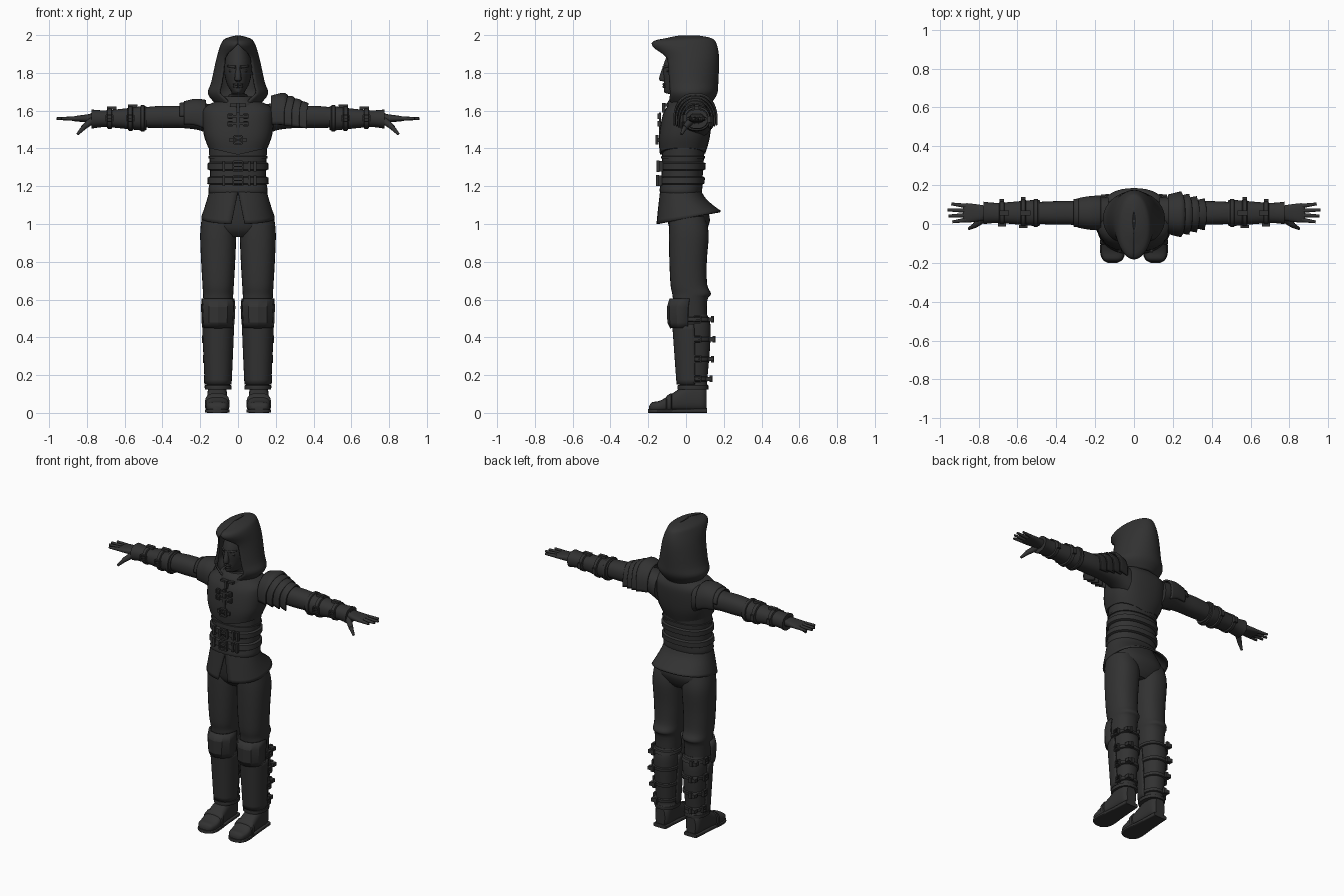
import bpy, bmesh, math
from mathutils import Matrix, Vector

if "Cube" in bpy.data.objects:
    bpy.data.objects.remove(bpy.data.objects["Cube"])

COLOUR = (.032, .032, .032, 1)
CLOTH = bpy.data.materials.new("charcoal cloth")
CLOTH.use_nodes = True
CLOTH.diffuse_color = COLOUR
CLOTH.node_tree.nodes["Principled BSDF"].inputs["Base Color"].default_value = COLOUR


def finish(name, bm, mirror=False, thick=0, angle=40):
    bmesh.ops.recalc_face_normals(bm, faces=bm.faces)
    mesh = bpy.data.meshes.new(name)
    bm.to_mesh(mesh)
    bm.free()
    mesh.materials.append(CLOTH)
    part = bpy.data.objects.new(name, mesh)
    bpy.context.collection.objects.link(part)
    bpy.ops.object.select_all(action='DESELECT')
    part.select_set(True)
    bpy.context.view_layer.objects.active = part
    bpy.ops.object.shade_smooth_by_angle(angle=math.radians(angle))
    if thick:
        shell = part.modifiers.new("thickness", 'SOLIDIFY')
        shell.thickness, shell.offset = thick, 0
    if mirror:
        part.modifiers.new("mirror", 'MIRROR')


def smooth(profile, steps=4):
    """Run a soft curve through the rings of a profile."""
    rings = []
    for i, (start, end) in enumerate(zip(profile, profile[1:])):
        before = profile[max(i - 1, 0)]
        after = profile[min(i + 2, len(profile) - 1)]
        for k in range(steps):
            t = k / steps
            rings.append([b + t / 2 * (c - a + t * (2 * a - 5 * b + 4 * c - d + t * (3 * (b - c) + d - a)))
                          for a, b, c, d in zip(before, start, end, after)])
    return rings + [profile[-1]]


def section(profile, position):
    """Ring of a smoothed profile at one position."""
    rings = smooth(profile)
    for a, b in zip(rings, rings[1:]):
        if a[0] <= position <= b[0]:
            t = (position - a[0]) / (b[0] - a[0])
            return [p + (q - p) * t for p, q in zip(a, b)]


def loft(name, profile, axis='z', centre=0, sides=28, power=2.3, steps=4,
         arc=None, gap=None, bend=None, **options):
    """Skin rings of (position on axis, half width, low side, high side)."""
    bm = bmesh.new()
    rows = []
    for position, half, low, high in smooth(profile, steps):
        first, last = arc or (0, 360)
        if gap:
            first, last = first + gap(position), last - gap(position)
        row = []
        for i in range(sides + bool(arc)):
            turn = math.radians(first + (last - first) * i / sides)
            c, s = math.cos(turn), math.sin(turn)
            u = centre + half * math.copysign(abs(c) ** (2 / power), c)
            v = (low + high) / 2 + (high - low) / 2 * math.copysign(abs(s) ** (2 / power), s)
            point = Vector({'z': (u, v, position), 'x': (position, u, v), 'y': (u, position, v)}[axis])
            row.append(bm.verts.new(bend(point) if bend else point))
        rows.append(row)
    for a, b in zip(rows, rows[1:]):
        for i in range(sides):
            j = (i + 1) % len(a)
            bm.faces.new((a[i], a[j], b[j], b[i]))
    if not arc:
        bm.faces.new(rows[0])
        bm.faces.new(rows[-1])
    finish(name, bm, **options)


def strap(name, profile, position, width, grow=.008, **options):
    """Strap with bevelled edges that hugs a lofted part."""
    rings = []
    for side, swell in ((-1, 0), (-.7, grow), (.7, grow), (1, 0)):
        place, half, low, high = section(profile, position + side * width / 2)
        rings.append((place, half + swell, low - swell, high + swell))
    loft(name, rings, steps=1, **options)


def blocks(name, parts, mirror=False):
    bm = bmesh.new()
    for centre, size in parts:
        place = Matrix.Translation(centre) @ Matrix.Diagonal((*size, 1))
        bmesh.ops.create_cube(bm, size=1, matrix=place)
    finish(name, bm, mirror)


def buckle(name, centre, size, normal='y', mirror=False):
    """Square frame with a prong, facing along the normal."""
    bar, depth, reach = size / 5, .016, size / 2
    bars = [(0, reach, size, bar), (0, -reach, size, bar), (0, 0, size, bar / 2),
            (reach, 0, bar, size), (-reach, 0, bar, size)]
    parts = []
    for u, v, w, h in bars:
        offset, shape = ((u, 0, v), (w, depth, h)) if normal == 'y' else ((0, u, v), (depth, w, h))
        parts.append((Vector(centre) + Vector(offset), shape))
    blocks(name, parts, mirror)


def taper(name, start, end, thick_end, thin_end, mirror=True):
    """Tapered round rod between two points."""
    start, end = Vector(start), Vector(end)
    way = end - start
    place = Matrix.Translation((start + end) / 2) @ way.to_track_quat('Z', 'Y').to_matrix().to_4x4()
    bm = bmesh.new()
    bmesh.ops.create_cone(bm, cap_ends=True, segments=12, radius1=thick_end, radius2=thin_end,
                          depth=way.length, matrix=place)
    finish(name, bm, mirror)


# Head and face
loft("head", [(1.6, .06, -.05, .08), (1.68, .05, -.06, .08), (1.695, .034, -.113, .08),
              (1.75, .062, -.116, .1), (1.84, .074, -.12, .13), (1.95, .05, -.07, .1)], power=2)
loft("nose", [(1.755, .01, -.12, -.1), (1.767, .018, -.143, -.1), (1.835, .01, -.122, -.1)], sides=12)
for lip in (1.727, 1.74):
    taper("lip", (0, -.117, lip), (.025, -.11, lip), .008, .003)
taper("brows", (.012, -.118, 1.83), (.055, -.09, 1.836), .008, .005)
taper("eyes", (.018, -.11, 1.81), (.046, -.094, 1.81), .008, .005)

# Hood: open at the face, closing to a peak above the brow
loft("hood", [(1.635, .11, -.085, .125), (1.69, .154, -.108, .16), (1.75, .137, -.115, .166),
              (1.88, .108, -.13, .17), (1.955, .084, -.178, .156), (1.98, .058, -.1, .13),
              (1.994, .005, -.03, .06)],
     arc=(-90, 270), gap=lambda z: max(0, 38 * min(1, (1.953 - z) * 16, .5 + (z - 1.63) * 8)),
     sides=40, power=2, thick=.01, angle=60)
loft("collar", [(1.6, .13, -.1, .12), (1.64, .1, -.1, .11), (1.675, .075, -.075, .09)])

# Jacket with a hem that rises at the sides, over a longer vest
loft("jacket", [(1.385, .157, -.138, .1), (1.46, .18, -.143, .125), (1.57, .19, -.125, .138),
                (1.62, .175, -.1, .13), (1.66, .09, -.07, .1)], power=2.5,
     bend=lambda p: p + Vector((0, 0, 2 * (abs(p.x) - .08) * max(0, 1.5 - p.z))))
VEST = [(1.155, .145, -.125, .075), (1.175, .157, -.14, .085), (1.25, .148, -.13, .088),
        (1.42, .155, -.125, .1)]
loft("vest", VEST)

# Waist belts with buckles and loops
for height in (1.23, 1.305):
    strap("belt", VEST, height, .044, grow=.012)
    front = section(VEST, height)[2]
    buckle("belt_buckle", (0, front - .02, height), .05)
    blocks("belt_loops", [((x, front - .005, height), (.014, .02, .056)) for x in (-.075, .06, .09)])
strap("waist_trim", VEST, 1.353, .015, grow=.005)

# Chest fastenings
blocks("chest_placket", [((0, -.138, 1.5), (.018, .012, .18))])
for height in (1.53, 1.57):
    blocks("chest_strap", [((0, -.14, height), (.1, .014, .014))])
    for x in (-.042, .042):
        buckle("chest_buckle", (x, -.143, height), .024)
blocks("throat_clasp", [((0, -.105, 1.63), (.085, .025, .014)), ((0, -.118, 1.615), (.016, .02, .05))])
blocks("lower_clasp", [((0, -.144, 1.445), (.09, .014, .02))])
buckle("lower_clasp_buckle", (0, -.153, 1.445), .042)

# Skirt split at the front, with a hem that rises to the back
loft("skirt", [(1.17, .148, -.133, .078), (1.12, .162, -.14, .105), (1.03, .19, -.153, .182)],
     arc=(-90, 270), gap=lambda z: (1.17 - z) * 60, sides=40, thick=.01,
     bend=lambda p: p + Vector((0, 0, 1.4 * p.y * max(0, 1.17 - p.z))))
loft("hips", [(.93, .1, -.05, .08), (.97, .16, -.085, .11), (1.04, .175, -.1, .125), (1.16, .14, -.11, .07)])

# Trouser legs, gathered above the gaiters
LEG = .105
loft("trousers", [(.42, .068, -.05, .11), (.59, .078, -.068, .112), (.63, .08, -.073, .132),
                  (.68, .083, -.082, .112), (.8, .09, -.088, .11), (.95, .095, -.09, .12),
                  (1.04, .085, -.085, .1)], centre=LEG, mirror=True)

# Gaiters with shin plates, straps and buckles
GAITER = [(.125, .07, -.045, .118), (.145, .071, -.045, .118), (.165, .06, -.033, .112),
          (.33, .069, -.05, .126), (.46, .076, -.06, .13), (.52, .072, -.055, .112)]
loft("gaiters", GAITER, centre=LEG, mirror=True)
loft("shin_plates", [(.15, .066, -.045, .12), (.3, .073, -.056, .13), (.47, .08, -.068, .13)],
     centre=LEG, arc=(175, 365), thick=.01, mirror=True)
for i in range(4):
    height = .18 + .105 * i
    strap("shin_strap", GAITER, height, .026, centre=LEG, mirror=True)
    _, half, _, back = section(GAITER, height)
    outer = LEG + half
    buckle("shin_buckle", (outer + .006, .06, height), .035, 'x', True)
    blocks("shin_strap_end", [((outer - .025, back + .008, height), (.035, .03, .022)),
                              ((outer - .04, back + .018, height), (.018, .016, .034))], True)

# Faceted knee guards
loft("knee_guards", [(.45, .077, -.08, .1), (.48, .082, -.094, .115), (.56, .086, -.096, .12),
                     (.605, .082, -.082, .12)],
     centre=LEG, steps=1, arc=(180, 360), sides=6, thick=.01, angle=15, mirror=True)

# Boots with soles and a band over the toes
FOOT = .11
BOOT = [(-.195, .025, .012, .035), (-.18, .05, .008, .056), (-.13, .061, .006, .068),
        (-.03, .054, .008, .13), (.03, .052, .008, .16), (.085, .049, .008, .15), (.108, .033, .012, .13)]
loft("boots", BOOT, 'y', FOOT, power=2.8, mirror=True)
strap("boot_bands", BOOT, -.09, .03, .006, axis='y', centre=FOOT, power=2.8, mirror=True)
loft("soles", [(-.2, .025, 0, .02), (-.18, .054, 0, .02), (-.13, .065, 0, .02),
               (-.03, .055, 0, .02), (.112, .045, 0, .025)], 'y', FOOT, power=6, mirror=True)

# Sleeves and bracers
ARM = .057
loft("sleeves", [(.13, .08, 1.46, 1.63), (.2, .077, 1.495, 1.64), (.3, .062, 1.508, 1.625),
                 (.42, .06, 1.508, 1.625), (.6, .05, 1.515, 1.606), (.78, .035, 1.53, 1.588)],
     'x', ARM, mirror=True)
BRACER = [(.485, .065, 1.497, 1.622), (.505, .068, 1.495, 1.625), (.56, .063, 1.5, 1.616),
          (.7, .052, 1.513, 1.602), (.775, .058, 1.505, 1.606)]
loft("bracers", BRACER, 'x', ARM, mirror=True)
strap("bracer_trim", BRACER, .505, .024, .005, axis='x', centre=ARM, mirror=True)
for x in (.57, .68):
    strap("bracer_strap", BRACER, x, .028, axis='x', centre=ARM, mirror=True)
    _, half, _, top = section(BRACER, x)
    buckle("bracer_buckle", (x, ARM - half - .008, 1.56), .035, mirror=True)
    blocks("bracer_strap_end", [((x - .012, ARM, top + .01), (.05, .024, .016)),
                                ((x, ARM + half + .01, 1.555), (.022, .018, .036))], True)

# Hands, palms down
loft("palms", [(.75, .035, 1.53, 1.588), (.8, .043, 1.538, 1.58), (.86, .05, 1.543, 1.572),
               (.88, .044, 1.547, 1.565)], 'x', ARM, power=2.6, mirror=True)
for i, length in enumerate((.07, .09, .095, .075)):
    spread = i - 1.5
    root = Vector((.865, ARM + .024 * spread, 1.558))
    taper("finger", root, root + Vector((length, .007 * spread, 0)), .012, .007)
taper("thumbs", (.77, .03, 1.55), (.82, -.008, 1.51), .02, .014)
taper("thumb_tips", (.815, -.005, 1.513), (.85, -.024, 1.475), .014, .007)

# Layered guard on the left shoulder, pointed at the middle of its hem
for i in range(4):
    edge, shrink = .175 + .04 * i, .012 * i
    loft("shoulder_plate", [(edge, .097 - shrink, 1.44, 1.675 - shrink / 2),
                            (edge + .05, .11 - shrink, 1.43, 1.69 - shrink * 1.3),
                            (edge + .07, .113 - shrink, 1.43, 1.678 - shrink * 1.2)],
         'x', .05, arc=(-12, 192), thick=.009,
         bend=lambda p: p + Vector(((p.x - edge) * max(0, p.z - 1.6) * 3, 0, 0)))

# Plain cap on the right shoulder
loft("shoulder_cap", [(-.17, .085, 1.46, 1.652), (-.225, .082, 1.485, 1.658), (-.285, .072, 1.495, 1.645)],
     'x', ARM, arc=(-30, 210), thick=.01)
loft("shoulder_cap_trim", [(-.23, .078, 1.5, 1.65), (-.31, .067, 1.5, 1.637)], 'x', ARM, arc=(0, 180), thick=.008)
